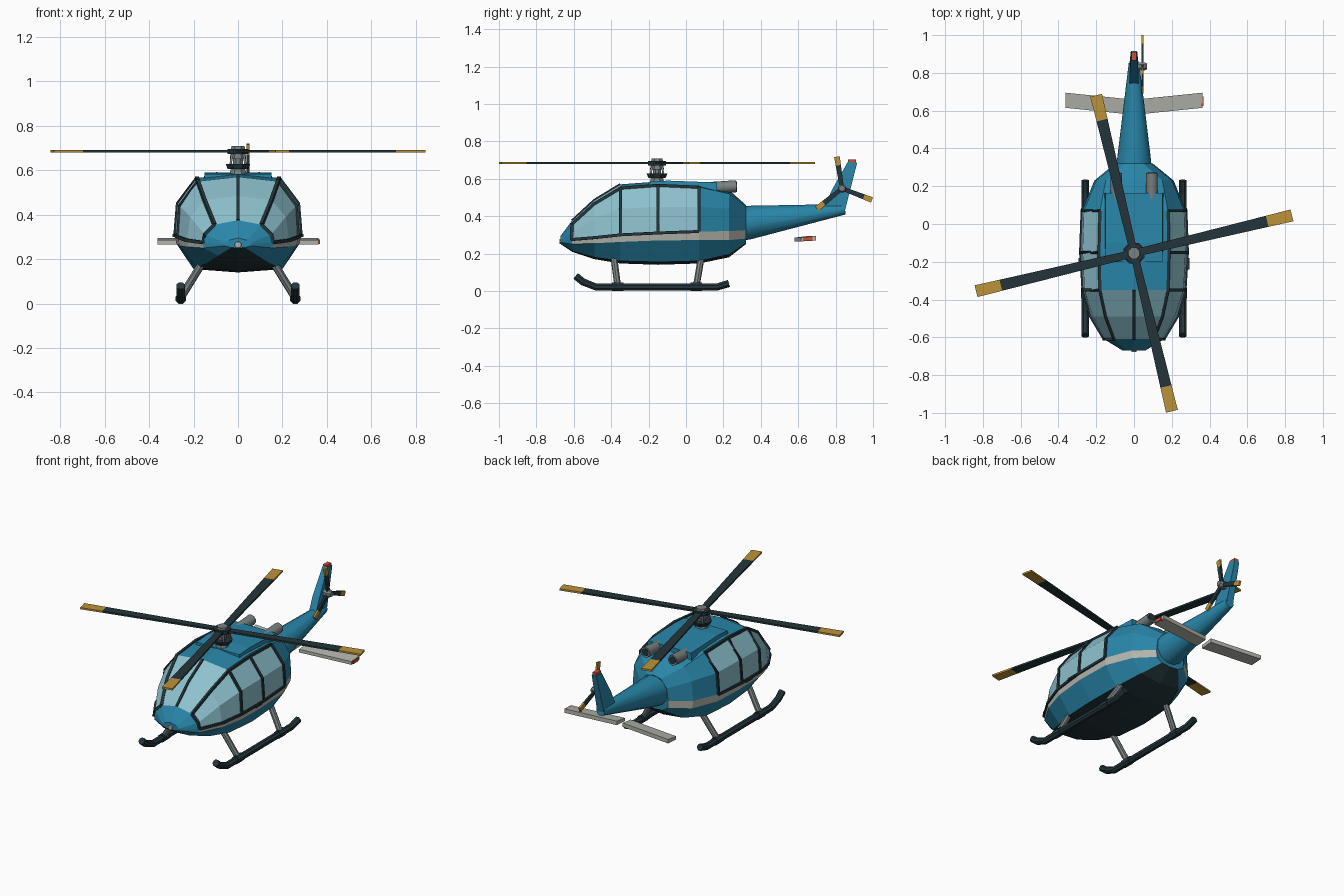
import bpy, bmesh
from math import pi, cos, sin, radians
from mathutils import Vector

cube = bpy.data.objects.get("Cube")
if cube:
    bpy.data.objects.remove(cube, do_unlink=True)


def material(name, *rgb):
    m = bpy.data.materials.new(name)
    m.use_nodes = True
    m.diffuse_color = (*rgb, 1)
    m.node_tree.nodes["Principled BSDF"].inputs["Base Color"].default_value = (*rgb, 1)
    return m


TEAL = material("teal paint", .022, .24, .40)
GLASS = material("pale glass", .27, .54, .62)
DARK = material("dark rubber", .017, .036, .044)
PALE = material("pale grey paint", .46, .46, .42)
METAL = material("grey metal", .19, .22, .22)
GOLD = material("gold tip paint", .50, .29, .04)
RED = material("red lamp", .60, .08, .04)


def loft(name, rings, mats, rule=lambda i, j: 0, smooth=False):
    """Skin a list of closed rings; rule(segment, side) picks the material."""
    bm = bmesh.new()
    rows = [[bm.verts.new(p) for p in ring] for ring in rings]
    n = len(rows[0])
    for i in range(len(rows) - 1):
        for j in range(n):
            k = (j + 1) % n
            f = bm.faces.new((rows[i][j], rows[i][k], rows[i + 1][k], rows[i + 1][j]))
            f.material_index = rule(i, j)
            f.smooth = smooth
    bm.faces.new(rows[0]).material_index = rule(0, 0)
    bm.faces.new(rows[-1]).material_index = rule(len(rows) - 2, 0)
    bmesh.ops.recalc_face_normals(bm, faces=bm.faces)
    mesh = bpy.data.meshes.new(name)
    bm.to_mesh(mesh)
    bm.free()
    for m in mats:
        mesh.materials.append(m)
    obj = bpy.data.objects.new(name, mesh)
    bpy.context.collection.objects.link(obj)
    return obj


def tube(name, path, radii, mat, sides=8, smooth=False):
    """Sweep a polygon along a path with one radius or one per point."""
    pts = [Vector(p) for p in path]
    if not isinstance(radii, (list, tuple)):
        radii = [radii] * len(pts)
    rings = []
    for i, p in enumerate(pts):
        d = (pts[min(i + 1, len(pts) - 1)] - pts[max(i - 1, 0)]).normalized()
        u = d.cross(Vector((1, 0, 0) if abs(d.z) > .9 else (0, 0, 1))).normalized()
        v = u.cross(d)
        rings.append([p + radii[i] * (u * cos(a) + v * sin(a))
                      for a in (2 * pi * (k + .5) / sides for k in range(sides))])
    return loft(name, rings, [mat], smooth=smooth)


def box(name, lo, hi, mat):
    (x0, y0, z0), (x1, y1, z1) = lo, hi
    return loft(name, [[(x0, y, z0), (x1, y, z0), (x1, y, z1), (x0, y, z1)]
                       for y in (y0, y1)], [mat])


# Fuselage stations: y, top z, roof edge x z, shoulder x z, sill x z,
# stripe bottom z, belly edge x z, keel z
STATIONS = [
    (-.67, .295, .04, .285, .06, .275, .06, .268, .26, .03, .252, .25),
    (-.61, .375, .105, .355, .15, .31, .158, .275, .25, .09, .215, .21),
    (-.49, .485, .15, .465, .215, .39, .23, .285, .255, .145, .18, .17),
    (-.35, .57, .18, .55, .262, .44, .27, .3, .262, .185, .16, .147),
    (-.15, .585, .185, .565, .272, .45, .283, .31, .27, .2, .155, .14),
    (.07, .58, .18, .555, .265, .45, .275, .318, .272, .19, .16, .147),
    (.23, .54, .15, .52, .2, .44, .21, .32, .272, .14, .195, .18),
    (.32, .46, .05, .45, .09, .4, .1, .325, .28, .06, .255, .25),
]


def half_section(s):
    y, top, x1, z1, x2, z2, x3, z3, z4, x5, z5, keel = s
    return [(0, y, top), (x1, y, z1), (x2, y, z2), (x3, y, z3),
            (x3 * .98, y, z4), (x5, y, z5), (0, y, keel)]


halves = [half_section(s) for s in STATIONS]


def hull_colour(i, j):
    j = min(j, 11 - j)
    if j == 3 and i > 0:
        return 2
    if j == 5 and i < 7:
        return 3
    if (j in (1, 2) and 1 <= i <= 4) or (j == 0 and i in (1, 2)):
        return 1
    return 0


loft("fuselage", [h + [(-x, y, z) for x, y, z in h[-2:0:-1]] for h in halves],
     [TEAL, GLASS, PALE, DARK], hull_colour)

# Window frames follow the fuselage edges
tube("windshield_centre_frame", [halves[i][0] for i in (1, 2, 3)], .01, DARK, 4)
for s, side in ((1, "left"), (-1, "right")):
    def flip(points):
        return [(s * x, y, z) for x, y, z in points]
    tube(side + "_window_top_frame", flip(halves[i][1] for i in range(1, 6)), .011, DARK, 4)
    tube(side + "_window_sill", flip(halves[i][3] for i in range(1, 6)), .011, DARK, 4)
    for i in (1, 3, 4, 5):
        tube(f"{side}_window_post_{i}", flip(halves[i][1:4]), .011, DARK, 4)
    x0, x1 = sorted((s * .27, s * .295))
    box(side + "_door_handle", (x0, -.24, .3), (x1, -.18, .312), DARK)

# Nose lamp, engine cowl and exhausts
tube("nose_lamp", [(0, -.655, .265), (0, -.677, .265)], [.02, .014], PALE)
loft("engine_cowl", [[(-.16, y, .5), (.16, y, .5), (.15, y, z), (-.15, y, z)]
                     for y, z in ((-.2, .583), (-.1, .59), (.165, .58))], [TEAL])
for s, side in ((1, "left"), (-1, "right")):
    tube(side + "_exhaust", [(s * .095, .12, .55), (s * .095, .27, .56)], .032, METAL, 10, True)
    tube(side + "_exhaust_bore", [(s * .095, .268, .56), (s * .095, .272, .56)], .024, DARK, 10)

# Tail boom, fin and beacon
tube("tail_boom", [(0, .28, .362), (0, .33, .365), (0, .85, .437)],
     [.097, .094, .029], TEAL, 12, True)
fin = [(.74, .45), (.85, .43), (.915, .685), (.865, .69), (.78, .54)]
loft("tail_fin", [[(x * (1 if z < .6 else .7), y, z) for y, z in fin] for x in (-.024, .024)],
     [TEAL])
box("fin_beacon", (-.014, .865, .68), (.014, .91, .702), RED)

# Swept stabiliser plates under the boom
for s, side in ((1, "left"), (-1, "right")):
    loft(side + "_stabiliser",
         [[(s * x, y, .265), (s * x, y + .08, .27), (s * x, y + .08, .295), (s * x, y, .285)]
          for x, y in ((.02, .58), (.362, .615))], [PALE])
box("stabiliser_lamp", (.355, .625, .268), (.368, .675, .288), RED)


def blade(name, centre, out, across, spans, widths, thick):
    """Flat blade along 'out' with a gold last segment."""
    c, o, a = Vector(centre), Vector(out), Vector(across)
    t = o.cross(a) * thick / 2
    rings = [[c + o * r + a * w + t, c + o * r - a * w + t,
              c + o * r - a * w - t, c + o * r + a * w - t]
             for r, w in zip(spans, widths)]
    loft(name, rings, [DARK, GOLD], lambda i, j: int(i == len(spans) - 2))


# Main rotor
HUB_Y = -.155
for k in range(4):
    a = radians(13.5 + 90 * k)
    blade(f"rotor_blade_{k}", (0, HUB_Y, .685), (cos(a), sin(a), 0), (-sin(a), cos(a), 0),
          (.02, .725, .86), (.02, .03, .032), .011)


def disc(name, z0, z1, r0, r1, mat):
    tube(name, [(0, HUB_Y, z0), (0, HUB_Y, z1)], [r0, r1], mat)


disc("mast_base", .57, .605, .045, .035, METAL)
disc("swash_plate", .605, .628, .05, .06, DARK)
disc("rotor_mast", .6, .67, .024, .024, METAL)
disc("rotor_collar", .672, .695, .052, .052, DARK)
disc("rotor_hub", .65, .708, .04, .032, METAL)
for k in range(4):
    a = radians(45 + 90 * k)
    tube(f"pitch_link_{k}", [(.048 * cos(a), HUB_Y + .048 * sin(a), .62),
                             (.036 * cos(a), HUB_Y + .036 * sin(a), .68)], .007, METAL, 4)

# Tail rotor on the left of the fin
for k in range(3):
    a = radians(99 + 120 * k)
    blade(f"tail_rotor_blade_{k}", (.045, .834, .548), (0, cos(a), sin(a)),
          (0, -sin(a), cos(a)), (.01, .125, .172), (.011, .014, .015), .012)
tube("tail_rotor_hub", [(.01, .834, .548), (.055, .834, .548), (.07, .834, .548)],
     [.024, .024, .016], METAL)

# Landing skids and legs
for s, side in ((1, "left"), (-1, "right")):
    x = s * .258
    tube(side + "_skid", [(x, -.59, .08), (x, -.55, .048), (x, -.48, .021),
                          (x, .165, .021), (x, .23, .04)], .021, DARK)
    for end, y0, y1 in (("front", -.365, -.388), ("rear", .055, .085)):
        tube(f"{side}_{end}_leg", [(x, y0, .025), (s * .15, y1, .2)], .018, METAL)
        tube(f"{side}_{end}_clamp", [(x, y0 - .03, .022), (x, y0 + .03, .022)], .025, DARK)
